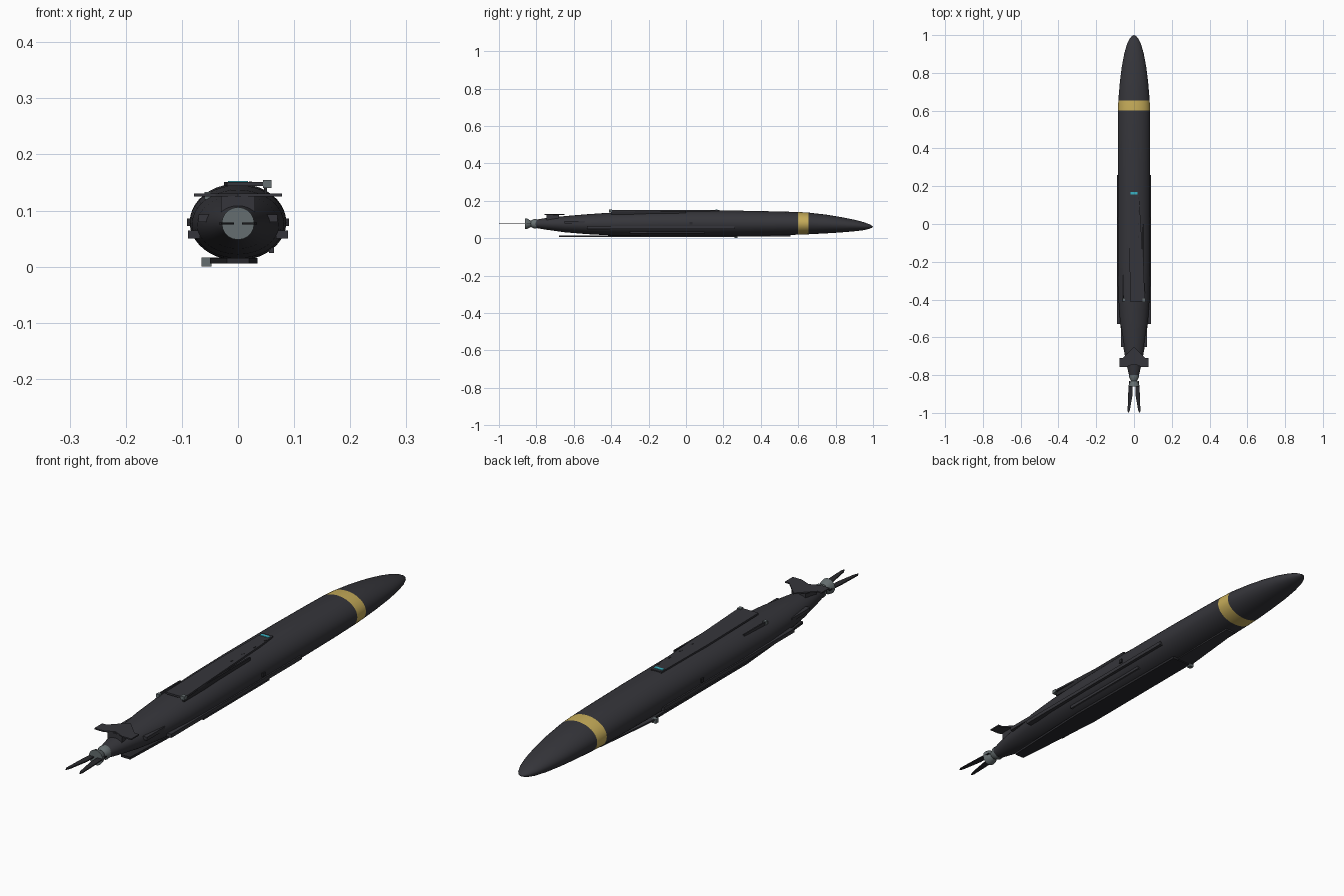
import bpy, bmesh, math
from mathutils import Vector

cube = bpy.data.objects.get("Cube")
if cube:
    bpy.data.objects.remove(cube, do_unlink=True)


def material(name, rgb):
    m = bpy.data.materials.new(name)
    m.use_nodes = True
    m.diffuse_color = (*rgb, 1)
    m.node_tree.nodes["Principled BSDF"].inputs["Base Color"].default_value = (*rgb, 1)
    return m


CHARCOAL = material("charcoal", (0.036, 0.036, 0.043))
BLACK = material("dark trim", (0.022, 0.022, 0.026))
GOLD = material("gold", (0.56, 0.41, 0.1))
GREY = material("metal grey", (0.13, 0.155, 0.16))
CYAN = material("cyan light", (0.04, 0.45, 0.55))


def finish(name, bm, mats, smooth=False):
    bmesh.ops.recalc_face_normals(bm, faces=bm.faces)
    mesh = bpy.data.meshes.new(name)
    bm.to_mesh(mesh)
    bm.free()
    ob = bpy.data.objects.new(name, mesh)
    bpy.context.collection.objects.link(ob)
    for m in mats:
        mesh.materials.append(m)
    if smooth:
        bpy.ops.object.select_all(action="DESELECT")
        ob.select_set(True)
        bpy.context.view_layer.objects.active = ob
        bpy.ops.object.shade_smooth_by_angle(angle=math.radians(35))
    return ob


def loft(name, stations, mats, sides=40, band=None):
    """Join elliptical rings given as (y, half width, bottom, top)."""
    bm = bmesh.new()
    rings = []
    for y, w, low, high in stations:
        mid, h = (low + high) / 2, (high - low) / 2
        rings.append([bm.verts.new((w * math.cos(a), y, mid + h * math.sin(a)))
                      for a in (math.tau * i / sides for i in range(sides))])
    for a, b in zip(rings, rings[1:]):
        for i in range(sides):
            j = (i + 1) % sides
            bm.faces.new((a[i], a[j], b[j], b[i]))
    bm.faces.new(rings[0])
    bm.faces.new(rings[-1])
    if band:
        for f in bm.faces:
            f.material_index = int(band[0] < f.calc_center_median().y < band[1])
    return finish(name, bm, mats, True)


def plate(name, outline, z, thick, mat, mirror=False):
    """Extrude a flat (x, y) outline upward, optionally mirrored in x."""
    bm = bmesh.new()
    for s in ((1, -1) if mirror else (1,)):
        face = bm.faces.new([bm.verts.new((s * x, y, z)) for x, y in outline])
        new = bmesh.ops.extrude_face_region(bm, geom=[face])["geom"]
        bmesh.ops.translate(bm, vec=(0, 0, thick),
                            verts=[v for v in new if isinstance(v, bmesh.types.BMVert)])
    return finish(name, bm, [mat])


def box(name, low, high, mat, mirror=False):
    (x0, y0, z0), (x1, y1, z1) = low, high
    return plate(name, [(x0, y0), (x1, y0), (x1, y1), (x0, y1)], z0, z1 - z0, mat, mirror)


# Hull with painted band; the nose droops slightly below the axis
loft("hull", [
    (-0.81, 0.024, 0.056, 0.098), (-0.75, 0.038, 0.046, 0.108),
    (-0.65, 0.057, 0.032, 0.118), (-0.53, 0.073, 0.022, 0.128),
    (-0.4, 0.082, 0.015, 0.137), (-0.2, 0.086, 0.012, 0.145),
    (0, 0.086, 0.011, 0.148), (0.3, 0.086, 0.013, 0.147),
    (0.5, 0.086, 0.016, 0.143), (0.6, 0.085, 0.019, 0.14),
    (0.655, 0.083, 0.021, 0.137), (0.75, 0.075, 0.026, 0.126),
    (0.83, 0.065, 0.031, 0.113), (0.9, 0.052, 0.037, 0.099),
    (0.95, 0.038, 0.043, 0.086), (0.98, 0.024, 0.05, 0.075),
    (0.994, 0.012, 0.056, 0.067), (1, 0.002, 0.06, 0.062),
], [CHARCOAL, GOLD], band=(0.6, 0.655))

# Waisted propeller hub
loft("propeller_hub", [
    (y, r, 0.077 - r, 0.077 + r)
    for y, r in ((-0.86, 0.029), (-0.848, 0.027), (-0.83, 0.017), (-0.812, 0.026), (-0.8, 0.025))
], [GREY], sides=20)

# Two swept blades trailing behind the hub
plate("propeller_blades", [(0.008, -0.84), (0.026, -0.83), (0.031, -0.9), (0.034, -0.99),
                           (0.029, -1), (0.022, -0.985), (0.007, -0.9)],
      0.075, 0.004, BLACK, True)

# Tail stabilizer on a short pylon
plate("tail_fin", [(0, -0.65), (0.06, -0.71), (0.078, -0.71), (0.078, -0.757),
                   (0.04, -0.757), (0, -0.74)], 0.125, 0.005, CHARCOAL, True)
box("tail_pylon", (-0.03, -0.745, 0.09), (0.03, -0.68, 0.126), CHARCOAL)
box("side_fins", (0.045, -0.65, 0.08), (0.07, -0.54, 0.093), CHARCOAL, True)

# Side rails and locating lugs
box("side_rails", (0.068, -0.53, 0.05), (0.089, 0.26, 0.064), CHARCOAL, True)
box("side_lugs", (0.08, 0.02, 0.072), (0.091, 0.035, 0.086), BLACK, True)

# Dorsal plate, its fittings and the light strip
plate("dorsal_plate", [(-0.022, 0.18), (0.022, 0.18), (0.03, 0.1), (0.06, -0.41),
                       (-0.02, -0.41), (-0.025, -0.1)], 0.144, 0.007, CHARCOAL)
box("dorsal_spine", (0.046, -0.4, 0.128), (0.052, 0, 0.146), BLACK)
box("dorsal_fitting", (0.045, -0.412, 0.14), (0.06, -0.395, 0.154), GREY)
box("left_out_rail", (-0.058, -0.4, 0.118), (-0.053, -0.27, 0.132), CHARCOAL)
box("left_out_fitting", (-0.06, -0.41, 0.12), (-0.048, -0.395, 0.133), GREY)
box("light_strip", (-0.018, 0.157, 0.147), (0.018, 0.169, 0.153), CYAN)
for i in range(4):
    y = 0.13 - i * 0.068
    box(f"dorsal_bolt_{i + 1}", (0.02, y, 0.149), (0.025, y + 0.012, 0.152), BLACK)

# Ventral plates and fitting
plate("ventral_plate", [(-0.05, 0.27), (0.03, 0.27), (0.035, -0.3), (0.02, -0.68),
                        (-0.02, -0.68), (-0.05, -0.3)], 0.006, 0.009, BLACK)
plate("ventral_front_plate", [(-0.06, 0.27), (0.01, 0.27), (0.01, 0.56), (-0.03, 0.56)],
      0.01, 0.006, CHARCOAL)
box("ventral_fitting", (-0.065, 0.258, 0), (-0.047, 0.275, 0.016), GREY)
box("ventral_rail", (0.055, -0.3, 0.024), (0.064, 0.1, 0.036), CHARCOAL)
